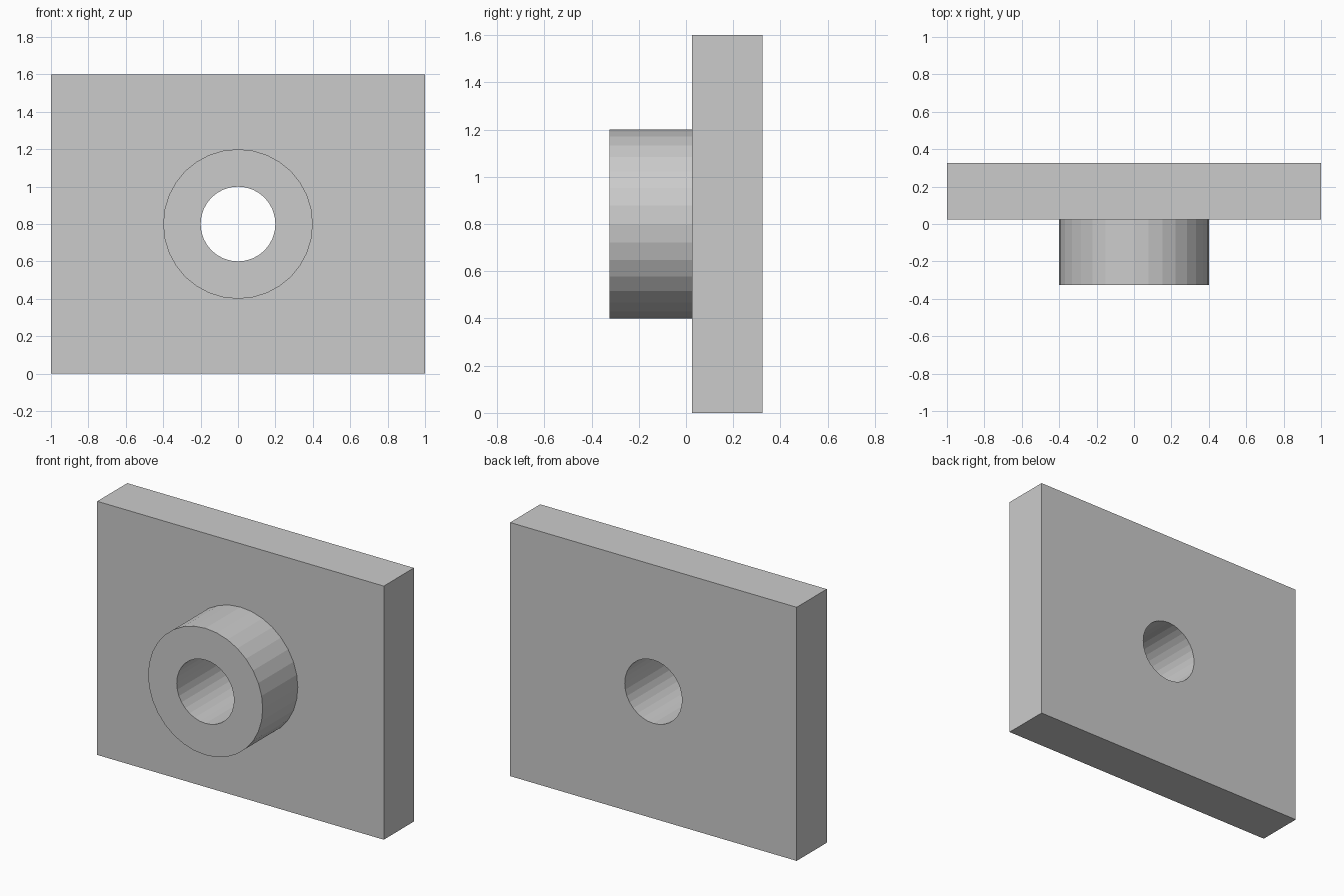
import bpy
import math

cube = bpy.data.objects.get("Cube")
if cube:
    bpy.data.objects.remove(cube, do_unlink=True)

CENTRE_Z = 0.8
FRONT, PLATE_FRONT, BACK = -0.325, 0.025, 0.325

grey = bpy.data.materials.new("plain grey")
grey.use_nodes = True
colour = (0.6, 0.6, 0.6, 1)
grey.diffuse_color = colour
grey.node_tree.nodes["Principled BSDF"].inputs["Base Color"].default_value = colour


def cylinder(name, radius, y0, y1):
    """Flat-sided cylinder lying along y."""
    bpy.ops.mesh.primitive_cylinder_add(
        vertices=32, radius=radius, depth=y1 - y0,
        location=(0, (y0 + y1) / 2, CENTRE_Z), rotation=(math.pi / 2, 0, 0))
    obj = bpy.context.object
    obj.name = name
    obj.data.materials.append(grey)
    return obj


def combine(target, tool, operation):
    """Apply a boolean and discard the tool."""
    mod = target.modifiers.new(operation.lower(), 'BOOLEAN')
    mod.operation = operation
    mod.solver = 'EXACT'
    mod.object = tool
    bpy.context.view_layer.objects.active = target
    bpy.ops.object.modifier_apply(modifier=mod.name)
    bpy.data.objects.remove(tool, do_unlink=True)


# Rectangular plate
bpy.ops.mesh.primitive_cube_add(size=1, location=(0, (PLATE_FRONT + BACK) / 2, CENTRE_Z))
plate = bpy.context.object
plate.name = "plate_with_boss"
plate.scale = (2, BACK - PLATE_FRONT, 2 * CENTRE_Z)
bpy.ops.object.transform_apply(location=False, rotation=False, scale=True)
plate.data.materials.append(grey)

# Round boss on the front, sunk into the plate so they fuse
combine(plate, cylinder("boss", 0.4, FRONT, PLATE_FRONT + 0.1), 'UNION')

# Bore right through boss and plate
combine(plate, cylinder("bore", 0.2, FRONT - 0.1, BACK + 0.1), 'DIFFERENCE')
